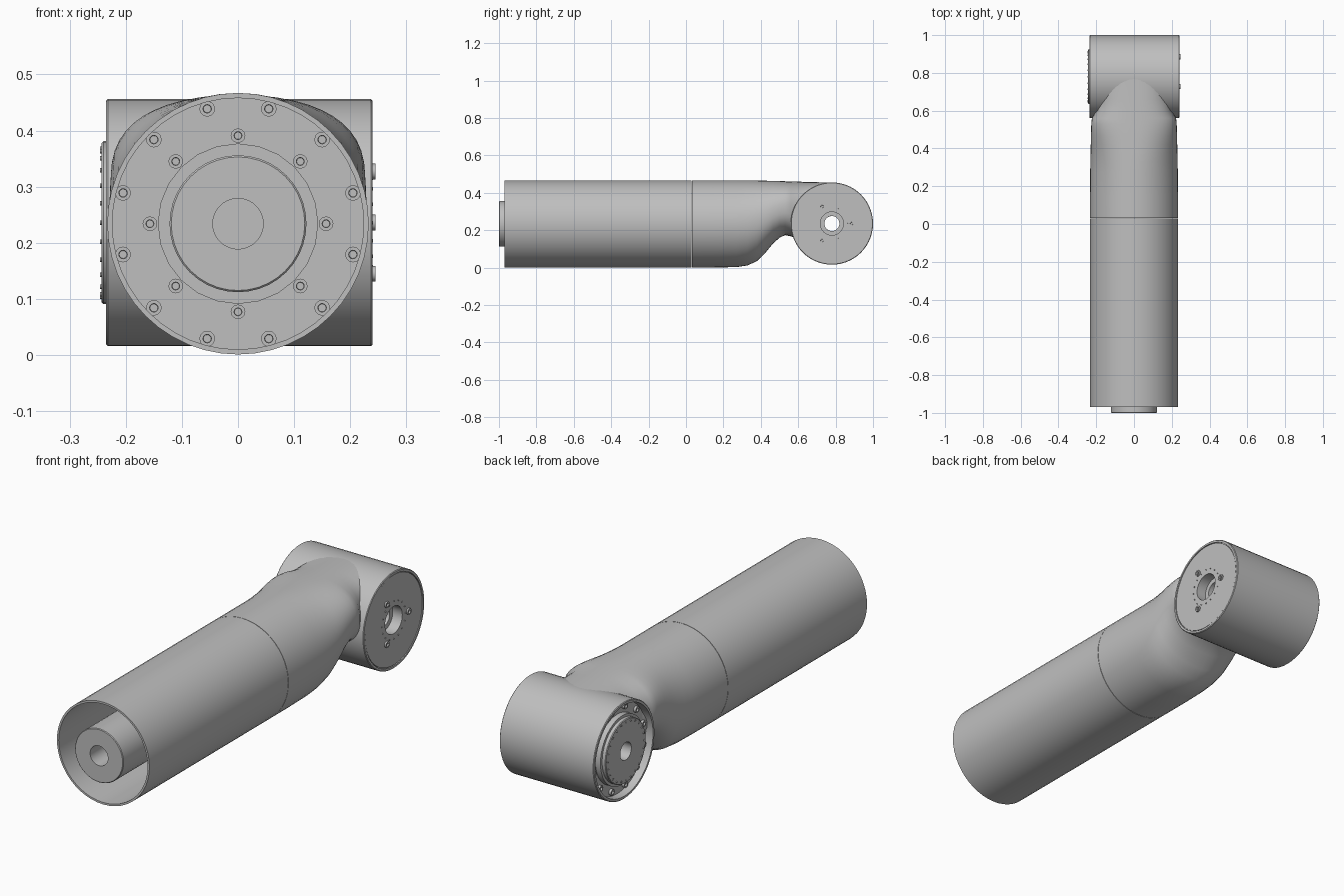
import bpy, bmesh, math
from mathutils import Vector

if "Cube" in bpy.data.objects:
    bpy.data.objects.remove(bpy.data.objects["Cube"])

GREY = (0.52, 0.52, 0.52, 1)
metal = bpy.data.materials.new("satin grey metal")
metal.use_nodes = True
metal.diffuse_color = GREY
metal.node_tree.nodes["Principled BSDF"].inputs["Base Color"].default_value = GREY

X, Y, Z = Vector((1, 0, 0)), Vector((0, 1, 0)), Vector((0, 0, 1))
AXIS_Z = 0.234
TUBE_C = Vector((0, 0, AXIS_Z))
JOINT_C = Vector((0, 0.78, 0.236))
TUBE_R = 0.233


def finish(bm, name):
    bmesh.ops.remove_doubles(bm, verts=bm.verts, dist=1e-5)
    bmesh.ops.recalc_face_normals(bm, faces=bm.faces)
    mesh = bpy.data.meshes.new(name)
    bm.to_mesh(mesh)
    bm.free()
    mesh.materials.append(metal)
    ob = bpy.data.objects.new(name, mesh)
    bpy.context.collection.objects.link(ob)
    bpy.ops.object.select_all(action="DESELECT")
    ob.select_set(True)
    bpy.context.view_layer.objects.active = ob
    bpy.ops.object.shade_smooth_by_angle(angle=math.radians(32))
    return ob


def lathe(name, profile, axis, centre, segs=40, closed=True):
    """Spin a (radius, height) outline around an axis."""
    bm = bmesh.new()
    vs = [bm.verts.new(centre + Z * r + axis * t) for r, t in profile]
    es = [bm.edges.new(p) for p in zip(vs, vs[1:])]
    if closed:
        es.append(bm.edges.new((vs[-1], vs[0])))
    bmesh.ops.spin(bm, geom=vs + es, cent=centre, axis=axis,
                   angle=math.tau, steps=segs)
    return finish(bm, name)


def screw_ring(name, count, radius, axis, centre, size, start=0.0):
    """Socket-head screws arranged on a circle, heads pointing along axis."""
    side = axis.cross(Z)
    for i in range(count):
        a = start + math.tau * i / count
        pos = centre + (side * math.sin(a) + Z * math.cos(a)) * radius
        h = size * 0.8
        outline = [(0, -0.002), (size, -0.002), (size, h), (size * 0.55, h),
                   (size * 0.5, h * 0.3), (0, h * 0.3)]
        lathe(f"{name}_{i + 1}", outline, axis, pos, 12, closed=False)


# Straight hollow tube
wall = TUBE_R - 0.009
lathe("tube", [(TUBE_R, -0.97), (TUBE_R, 0.029), (wall, 0.029), (wall, -0.97)],
      Y, TUBE_C, 48)

# Drive unit inside the tube: flange, stepped ring and long hub with bore
FLANGE = -0.4
lathe("drive_flange", [(0.13, FLANGE), (0.226, FLANGE), (0.226, FLANGE + 0.05),
                       (0.13, FLANGE + 0.05)], Y, TUBE_C, 40)
lathe("drive_ring", [(0.1, FLANGE - 0.02), (0.143, FLANGE - 0.02),
                     (0.143, FLANGE + 0.02), (0.1, FLANGE + 0.02)], Y, TUBE_C, 24)
lathe("drive_hub", [(0, -0.55), (0.045, -0.55), (0.045, -1.0), (0.119, -1.0),
                    (0.122, -0.997), (0.122, FLANGE), (0, FLANGE)],
      Y, TUBE_C, 40, closed=False)
face = TUBE_C + Y * FLANGE
screw_ring("flange_screw", 12, 0.212, -Y, face, 0.014, math.pi / 12)
screw_ring("ring_screw", 8, 0.157, -Y, face, 0.013)

# Elbow neck: rings along y, as (y, underside z, top z, half width)
sections = [(0.031, 0.001, 0.467, 0.233), (0.15, 0.001, 0.467, 0.233),
            (0.27, 0.003, 0.467, 0.232), (0.33, 0.012, 0.467, 0.231),
            (0.38, 0.036, 0.466, 0.23), (0.42, 0.074, 0.465, 0.229),
            (0.465, 0.129, 0.464, 0.228), (0.5, 0.16, 0.463, 0.227),
            (0.53, 0.174, 0.462, 0.226), (0.56, 0.168, 0.461, 0.223),
            (0.6, 0.15, 0.46, 0.2), (0.66, 0.2, 0.458, 0.19),
            (0.78, 0.34, 0.455, 0.18)]
bm = bmesh.new()
SIDES = 48
rings = []
for y, low, top, half in sections:
    mid, tall = (low + top) / 2, (top - low) / 2
    # rings grow squarer towards the joint
    power = 1 - 0.18 * min(1, max(0, (y - 0.3) / 0.25))
    ring = []
    for i in range(SIDES):
        c, s = math.cos(math.tau * i / SIDES), math.sin(math.tau * i / SIDES)
        ring.append(bm.verts.new((half * math.copysign(abs(c) ** power, c), y,
                                  mid + tall * math.copysign(abs(s) ** power, s))))
    rings.append(ring)
for a, b in zip(rings, rings[1:]):
    for i in range(SIDES):
        j = (i + 1) % SIDES
        bm.faces.new((a[i], a[j], b[j], b[i]))
bm.faces.new(rings[0])
bm.faces.new(rings[-1])
finish(bm, "elbow_neck")

# Joint housing across the arm, with capped right end, open left end and bore
R = 0.22
lathe("joint_housing", [
    (0.04, -0.2), (0.205, -0.2), (0.207, -0.235), (R - 0.003, -0.235), (R, -0.232),
    (R, 0.237), (R - 0.003, 0.24), (0.208, 0.24), (0.208, 0.234), (0.205, 0.234),
    (0.205, 0.238), (0.062, 0.238), (0.062, 0.19), (0.04, 0.19)], X, JOINT_C, 56)
screw_ring("cap_screw", 3, 0.105, X, JOINT_C + X * 0.234, 0.014, math.pi / 6)
screw_ring("cap_pin", 16, 0.085, X, JOINT_C + X * 0.238, 0.003)

# Output hub on the open end
lathe("output_hub", [(0.04, -0.19), (0.04, -0.243), (0.142, -0.243), (0.145, -0.24),
                     (0.145, -0.225), (0.157, -0.225), (0.157, -0.19)],
      X, JOINT_C, 40)
screw_ring("joint_screw", 12, 0.185, -X, JOINT_C - X * 0.2, 0.014, math.pi / 12)
screw_ring("hub_pin", 24, 0.132, -X, JOINT_C - X * 0.243, 0.004)
